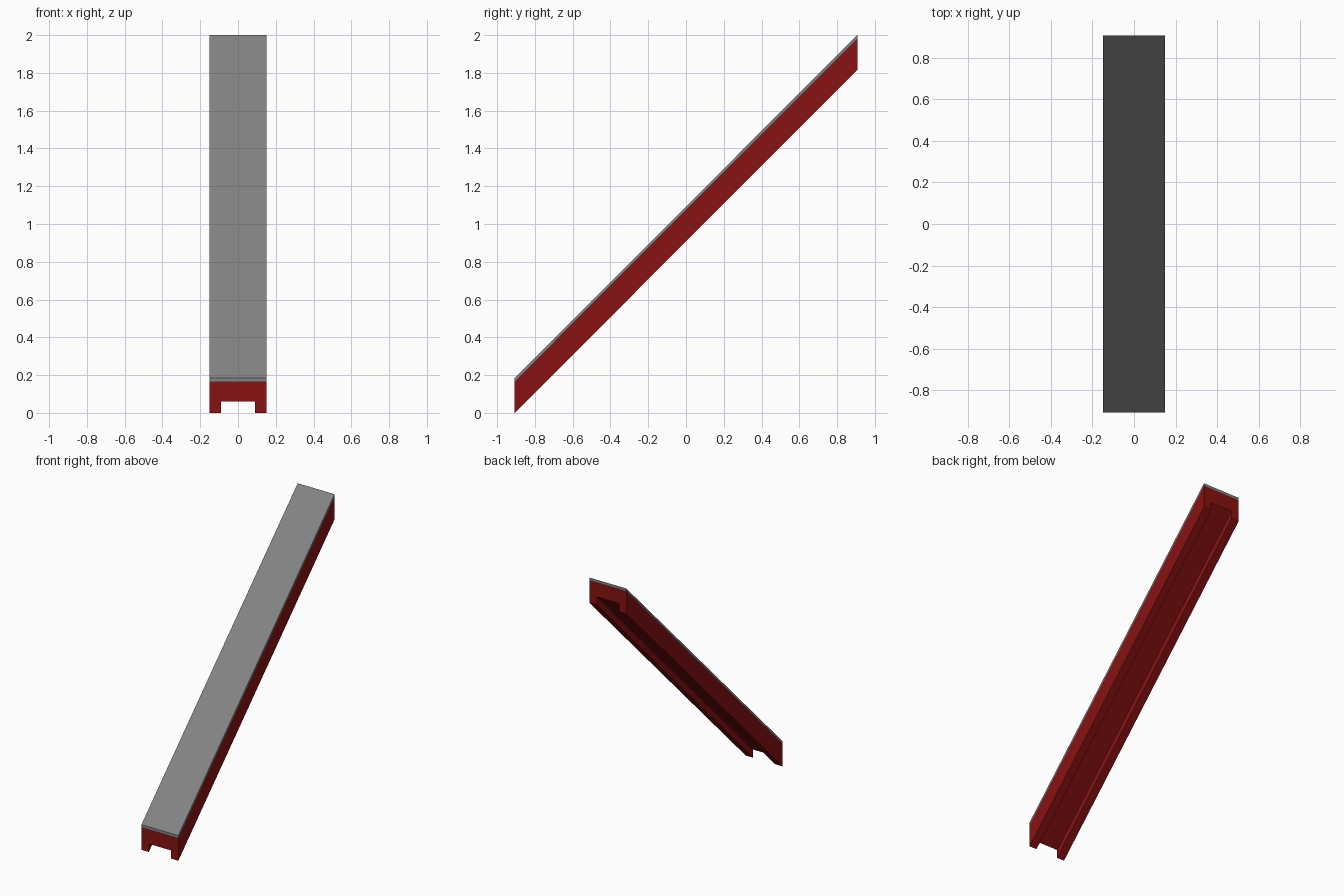
import bpy
import bmesh

cube = bpy.data.objects.get("Cube")
if cube:
    bpy.data.objects.remove(cube, do_unlink=True)

HALF_W, LEG_IN = 0.15, 0.09
HALF_L, RISE = 0.907, 1.815
NOTCH, BEAM_TOP, DECK_TOP = 0.06, 0.167, 0.185


def material(name, color):
    m = bpy.data.materials.new(name)
    m.use_nodes = True
    m.diffuse_color = color
    m.node_tree.nodes["Principled BSDF"].inputs["Base Color"].default_value = color
    return m


def sloped_prism(name, profile, mat):
    """Sweep an upright x-z profile up the slope, keeping both ends vertical."""
    bm = bmesh.new()
    face = bm.faces.new([bm.verts.new((x, -HALF_L, z)) for x, z in profile])
    ext = bmesh.ops.extrude_face_region(bm, geom=[face], use_keep_orig=True)
    verts = [g for g in ext["geom"] if isinstance(g, bmesh.types.BMVert)]
    bmesh.ops.translate(bm, verts=verts, vec=(0, 2 * HALF_L, RISE))
    bmesh.ops.recalc_face_normals(bm, faces=bm.faces)
    mesh = bpy.data.meshes.new(name)
    bm.to_mesh(mesh)
    bm.free()
    mesh.materials.append(mat)
    obj = bpy.data.objects.new(name, mesh)
    bpy.context.collection.objects.link(obj)
    return obj


red = material("dark red", (0.25, 0.006, 0.006, 1))
grey = material("grey", (0.23, 0.23, 0.23, 1))

# Channel beam, open underneath: half profile mirrored across x
half = [(LEG_IN, NOTCH), (LEG_IN, 0), (HALF_W, 0), (HALF_W, BEAM_TOP)]
channel = half + [(-x, z) for x, z in reversed(half)]
sloped_prism("ramp_beam", channel, red)

# Thin deck plate lying on the beam
deck = [(-HALF_W, BEAM_TOP), (HALF_W, BEAM_TOP), (HALF_W, DECK_TOP), (-HALF_W, DECK_TOP)]
sloped_prism("ramp_deck", deck, grey)
